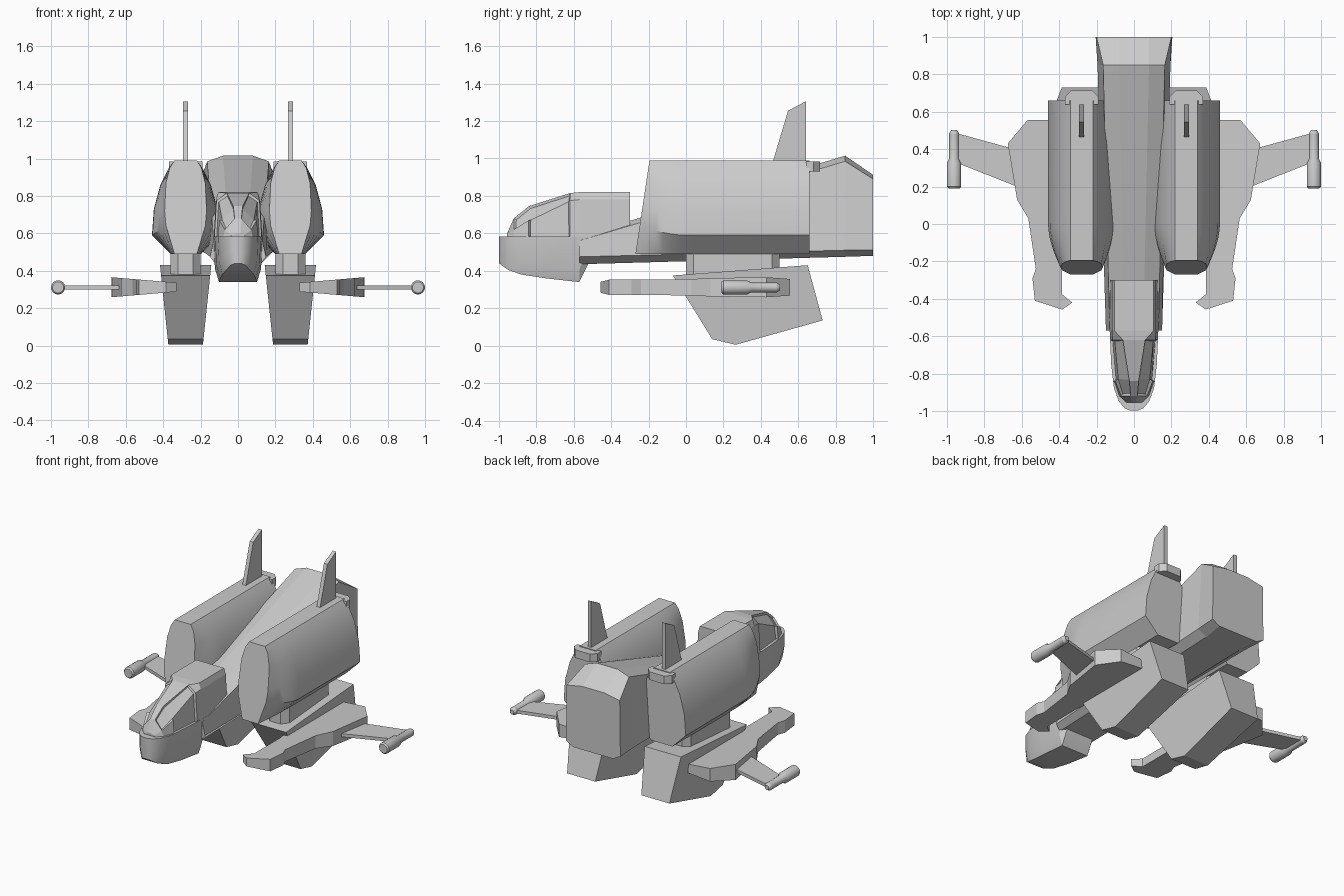
import bpy
import bmesh
from math import sin, cos, pi, radians

if "Cube" in bpy.data.objects:
    bpy.data.objects.remove(bpy.data.objects["Cube"])

grey = bpy.data.materials.new("hull_grey")
grey.use_nodes = True
GREY = (0.6, 0.6, 0.6, 1)
grey.diffuse_color = GREY
grey.node_tree.nodes["Principled BSDF"].inputs["Base Color"].default_value = GREY


def loft(name, rings, mirror=False, smooth=None, inset=None):
    """Skin equal-sized closed rings and cap both ends."""
    bm = bmesh.new()
    loops = [[bm.verts.new(p) for p in ring] for ring in rings]
    n = len(loops[0])
    for a, b in zip(loops, loops[1:]):
        for i in range(n):
            j = (i + 1) % n
            bm.faces.new((a[i], a[j], b[j], b[i]))
    bm.faces.new(loops[0])
    bm.faces.new(loops[-1])
    bmesh.ops.recalc_face_normals(bm, faces=bm.faces)
    if inset:
        bm.normal_update()
        panes = [f for f in bm.faces if inset(f.calc_center_median())]
        bmesh.ops.inset_region(bm, faces=panes, thickness=0.01, depth=-0.012)
    mesh = bpy.data.meshes.new(name)
    bm.to_mesh(mesh)
    bm.free()
    mesh.materials.append(grey)
    if smooth:
        mesh.shade_smooth()
        mesh.set_sharp_from_angle(angle=radians(smooth))
    obj = bpy.data.objects.new(name, mesh)
    bpy.context.collection.objects.link(obj)
    if mirror:
        obj.modifiers.new("mirror", "MIRROR").use_mirror_merge = False
    return obj


def section(y, half, cx=0, lean=0):
    """Symmetric cross-section from (half width, z) points."""
    pts = [(cx + w, z) for w, z in half] + [(cx - w, z) for w, z in reversed(half)]
    return [(x, y + lean * (z - 0.49), z) for x, z in pts]


def slab(name, outline, place, lo, hi, **kw):
    return loft(name, [[place(u, v, e) for u, v in outline] for e in (lo, hi)], **kw)


def plan(x, y, z):
    return (x, y, z)


def side(y, z, x):
    return (x, y, z)


POD_X = 0.28

# Wedge fuselage with chamfered tail
loft("fuselage", [
    section(-0.57, [(0.12, 0.435), (0.15, 0.475), (0.13, 0.56), (0.05, 0.585)]),
    section(0.85, [(0.13, 0.475), (0.195, 0.51), (0.165, 0.985), (0.08, 1.015)]),
    section(1.0, [(0.15, 0.48), (0.205, 0.51), (0.2, 0.89), (0.08, 0.912)]),
])

# Rounded chin under the cockpit
chin = []
for y, w, zb in [(-0.998, 0.02, 0.44), (-0.985, 0.05, 0.43), (-0.95, 0.08, 0.405),
                 (-0.88, 0.107, 0.38), (-0.75, 0.122, 0.36), (-0.57, 0.13, 0.34),
                 (-0.52, 0.13, 0.44)]:
    chin.append(section(y, [(w * 0.78, zb), (w * 0.95, zb + 0.07), (w, 0.583)]))
loft("chin", chin, smooth=30)

# Cockpit canopy with recessed window panes either side of a centre spine
canopy = []
for y, w, ws, zs, wt, zt in [
        (-0.955, 0.045, 0.035, 0.59, 0.012, 0.60),
        (-0.92, 0.08, 0.07, 0.62, 0.018, 0.68),
        (-0.84, 0.108, 0.1, 0.67, 0.025, 0.745),
        (-0.62, 0.127, 0.115, 0.775, 0.06, 0.815),
        (-0.57, 0.13, 0.118, 0.78, 0.105, 0.82),
        (-0.3, 0.13, 0.118, 0.78, 0.105, 0.82)]:
    canopy.append(section(y, [(w, 0.575), (ws, zs), (wt, zt)]))
loft("canopy", canopy,
     inset=lambda c: -0.94 < c.y < -0.65 and abs(c.x) > 0.02 and c.z > 0.632)

# Engine pods: narrow raked intake swelling into a wide body
intake = [(0.06, 0.99), (0.085, 0.95), (0.105, 0.87), (0.112, 0.72), (0.105, 0.64), (0.06, 0.49)]
body = [(0.06, 0.99), (0.09, 0.95), (0.135, 0.86), (0.17, 0.73), (0.18, 0.59), (0.08, 0.49)]
pod = []
STEPS = 6
for i in range(STEPS + 1):
    t = i / STEPS
    s = sin(t * pi / 2)
    half = [(a + (c - a) * s, b + (d - b) * s) for (a, b), (c, d) in zip(intake, body)]
    pod.append(section(-0.27 + 0.28 * t, half, POD_X, 0.15 * (1 - t)))
pod.append(section(0.66, body, POD_X))
loft("engine_pod", pod, mirror=True, smooth=28)

# Chamfered cap at the back of each pod
slab("pod_tail_cap", [(0.19, 0.64), (0.37, 0.64), (0.37, 0.68), (0.335, 0.715),
                      (0.225, 0.715), (0.19, 0.68)], plan, 0.93, 0.985, mirror=True)

# Tail fins
slab("tail_fin", [(0.46, 0.97), (0.545, 1.255), (0.64, 1.305), (0.64, 0.97)],
     side, POD_X - 0.013, POD_X + 0.013, mirror=True)

# Pylons joining pods to the lower hulls
slab("pylon", [(0.24, 0), (0.32, 0), (0.36, 0.04), (0.36, 0.46), (0.32, 0.5),
               (0.24, 0.5), (0.2, 0.46), (0.2, 0.04)], plan, 0.36, 0.51, mirror=True)

# Lower hulls, tapering towards the bottom
slab("lower_hull", [(-0.07, 0.375), (0.65, 0.43), (0.73, 0.135), (0.265, 0.005), (0.14, 0.035)],
     lambda y, z, e: (POD_X + e * (0.092 + 0.105 * z), y, z), -1, 1, mirror=True)

# Hooked side wings, thicker outboard
slab("side_wing", [(0.36, 0.555), (0.57, 0.555), (0.675, 0.43), (0.635, 0.19), (0.625, 0.13),
                   (0.565, 0.03), (0.525, -0.24), (0.543, -0.29), (0.53, -0.41), (0.385, -0.457),
                   (0.33, -0.42), (0.385, -0.375), (0.385, -0.1), (0.36, 0.1)],
     lambda x, y, e: (x, y, 0.312 + e * (0.024 + 0.085 * (x - 0.33))), -1, 1, mirror=True)

# Thin struts out to the guns
slab("gun_strut", [(0.6, 0.39), (0.955, 0.487), (0.955, 0.33), (0.6, 0.19)],
     plan, 0.3, 0.322, mirror=True)

# Wing-tip guns
barrel = []
for y, r in [(0.19, 0.03), (0.2, 0.038), (0.325, 0.038), (0.35, 0.026), (0.485, 0.026), (0.503, 0.015)]:
    barrel.append([(0.962 + r * cos(k * pi / 8), y, 0.311 + r * sin(k * pi / 8)) for k in range(16)])
loft("wing_gun", barrel, mirror=True, smooth=30)
